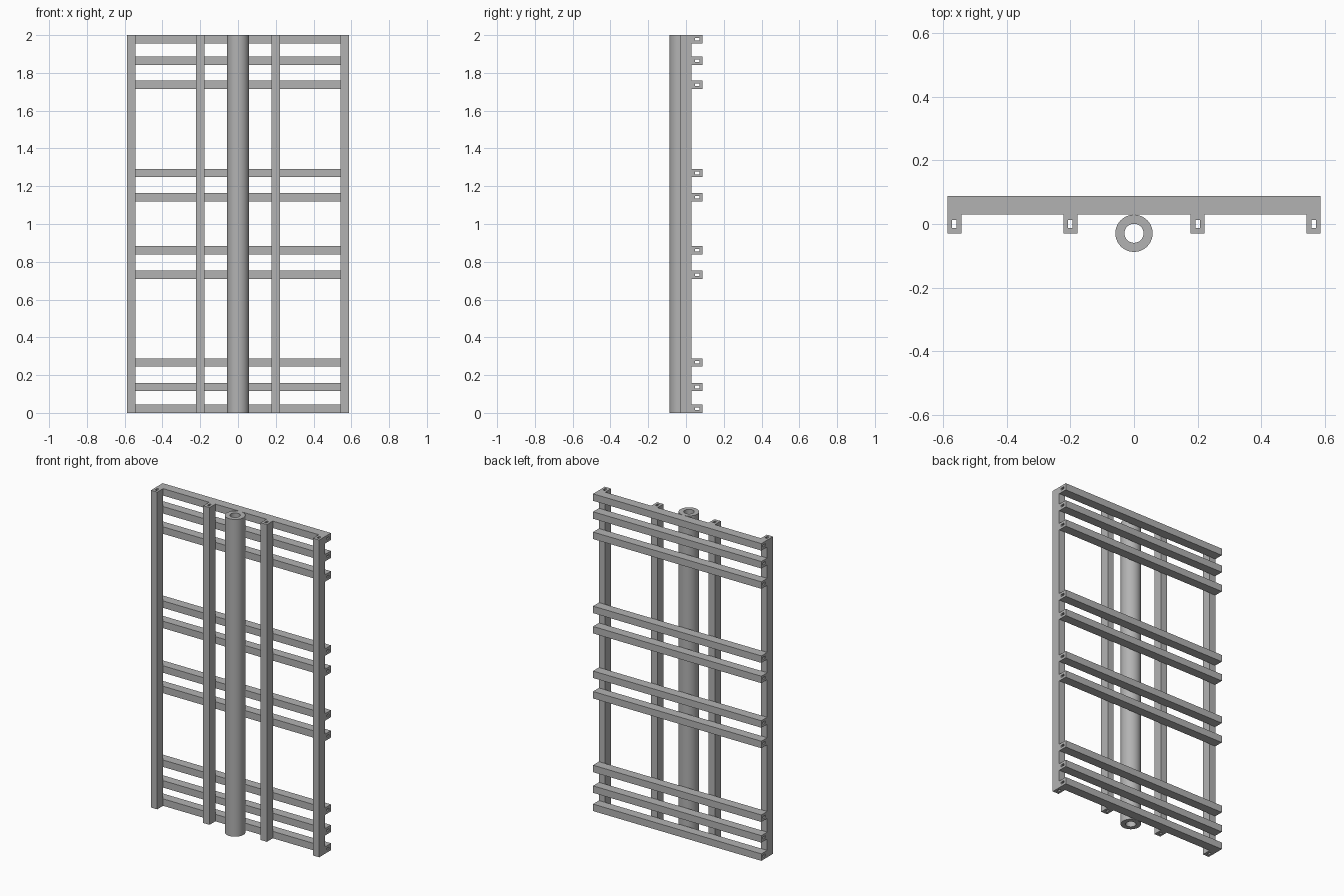
import bpy
import bmesh
import math
from mathutils import Matrix, Vector

if "Cube" in bpy.data.objects:
    bpy.data.objects.remove(bpy.data.objects["Cube"], do_unlink=True)

steel = bpy.data.materials.new("grey_steel")
steel.use_nodes = True
GREY = (0.45, 0.45, 0.45, 1)
steel.diffuse_color = GREY
steel.node_tree.nodes["Principled BSDF"].inputs["Base Color"].default_value = GREY

HEIGHT, HALF_WIDTH = 2.0, 0.587
THICK, DEPTH = 0.044, 0.0585          # box section
BORE_THICK, BORE_DEPTH = 0.0135, 0.024


def tube(name, outer, inner, length, matrix):
    """Hollow tube along local z, from matching outer and inner outlines."""
    bm = bmesh.new()
    loops = [[bm.verts.new((x, y, z)) for x, y in outline]
             for outline, z in ((outer, 0), (outer, length), (inner, length), (inner, 0))]
    n = len(outer)
    for a, b in zip(loops, loops[1:] + loops[:1]):
        for i in range(n):
            j = (i + 1) % n
            bm.faces.new((a[i], a[j], b[j], b[i]))
    bm.transform(matrix)
    bmesh.ops.recalc_face_normals(bm, faces=bm.faces)
    mesh = bpy.data.meshes.new(name)
    bm.to_mesh(mesh)
    bm.free()
    mesh.materials.append(steel)
    obj = bpy.data.objects.new(name, mesh)
    bpy.context.collection.objects.link(obj)
    return obj


def rectangle(w, d):
    return [(sx * w / 2, sy * d / 2) for sx, sy in ((-1, -1), (1, -1), (1, 1), (-1, 1))]


def circle(r, sides=64):
    return [(r * math.cos(math.tau * i / sides), r * math.sin(math.tau * i / sides))
            for i in range(sides)]


section = rectangle(THICK, DEPTH)
bore = rectangle(BORE_THICK, BORE_DEPTH)

# Upright posts
for side, sign in (("left", 1), ("right", -1)):
    for kind, x in (("outer", HALF_WIDTH - THICK / 2), ("inner", 0.2)):
        tube(f"{kind}_post_{side}", section, bore, HEIGHT,
             Matrix.Translation((sign * x, 0, 0)))

# Cross rails behind the posts, with the section turned on its side
to_x = Matrix.Rotation(math.radians(90), 4, "Y")
rail_heights = (0.022, 0.137, 0.267, 0.732, 0.861, 1.142, 1.27, 1.737, 1.865, 1.978)
for number, z in enumerate(rail_heights, 1):
    tube(f"cross_rail_{number}", section, bore, 2 * HALF_WIDTH,
         Matrix.Translation((-HALF_WIDTH, DEPTH, z)) @ to_x)

# Central round pipe
pipe = tube("centre_pipe", circle(0.0585), circle(0.03), HEIGHT,
            Matrix.Translation(Vector((0, -0.0292, 0))))
bpy.ops.object.select_all(action="DESELECT")
pipe.select_set(True)
bpy.context.view_layer.objects.active = pipe
bpy.ops.object.shade_smooth_by_angle(angle=math.radians(30))
